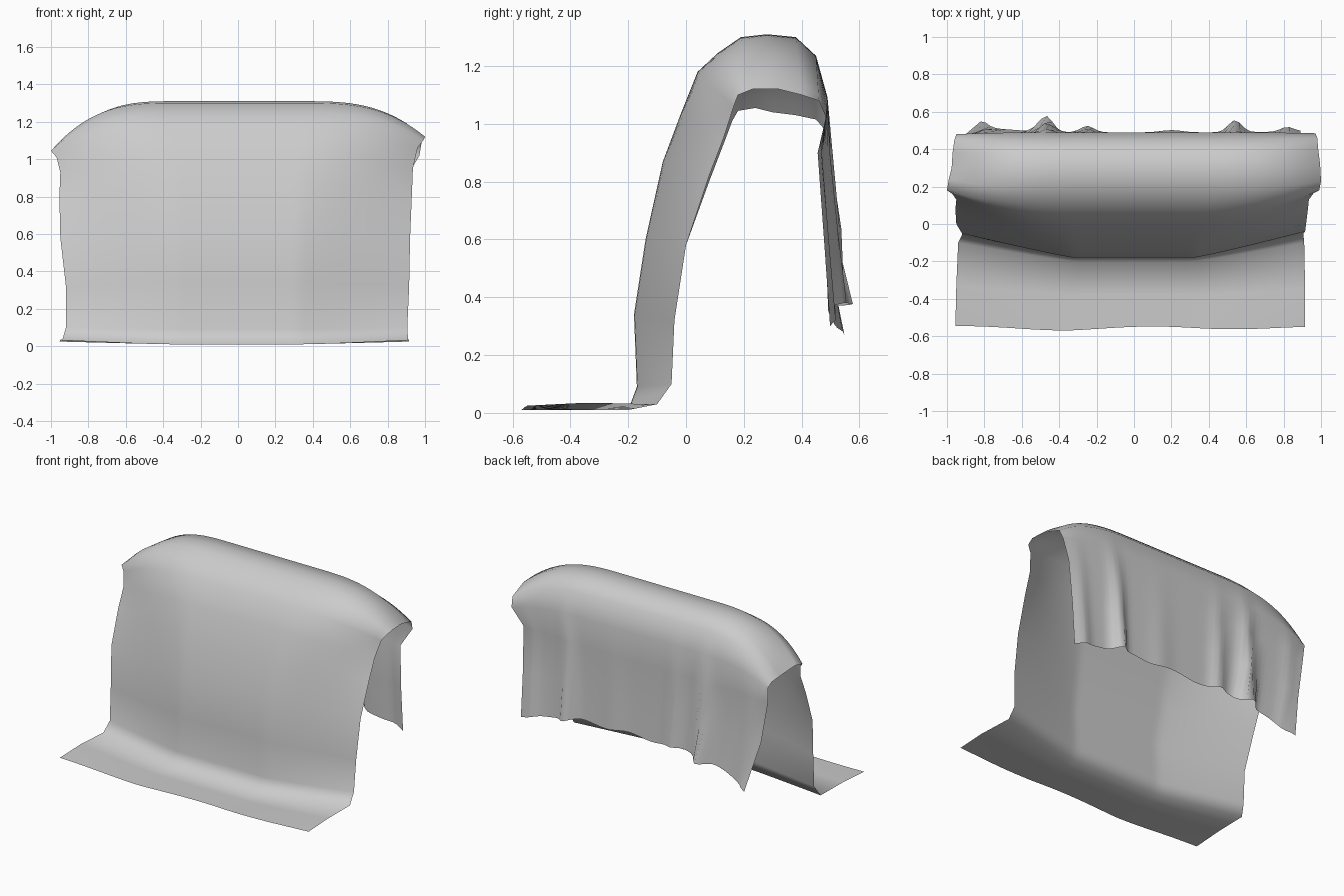
import bpy
import bmesh
import math

default_cube = bpy.data.objects.get("Cube")
if default_cube:
    bpy.data.objects.remove(default_cube, do_unlink=True)

# Cloth cross-sections, running from the front hem over the top to the back hem
MIDDLE = [(-.56, .01), (-.38, .01), (-.2, .01), (-.17, .09), (-.18, .34),
          (-.14, .6), (-.08, .87), (-.02, 1.03), (.04, 1.18), (.11, 1.245),
          (.19, 1.3), (.28, 1.31), (.38, 1.3), (.45, 1.235), (.49, 1.09),
          (.485, .9), (.485, .64), (.49, .4)]
LEFT_EDGE = [(.915, -.55, .025), (.915, -.35, .035), (.91, -.1, .03),
             (.905, -.05, .1), (.915, -.04, .32), (.92, 0, .58),
             (.93, .08, .82), (.935, .13, .95), (.96, .165, 1.06),
             (.99, .18, 1.1), (1, .23, 1.12), (.995, .32, 1.12),
             (.985, .4, 1.1), (.98, .46, 1.08), (.97, .485, 1.02),
             (.9, .455, .9), (.89, .475, .6), (.89, .495, .3)]
RIGHT_EDGE = [(-.955, -.545, .025), (-.95, -.33, .035), (-.94, -.1, .03),
              (-.92, -.06, .1), (-.92, -.05, .32), (-.95, 0, .58),
              (-.955, .08, .8), (-.95, .13, .93), (-.97, .16, 1.01),
              (-1, .18, 1.045), (-.99, .24, 1.055), (-.975, .3, 1.04),
              (-.97, .38, 1.03), (-.96, .45, 1.015), (-.95, .48, .98),
              (-.945, .47, .88), (-.9, .48, .6), (-.82, .52, .27)]

# Hanging folds of the back panel: position, depth, width
FOLDS = [(-.81, .03, .04), (-.47, .085, .05), (-.25, .035, .05),
         (.2, .012, .08), (.54, .065, .05), (.82, .025, .05)]
COLUMNS = 60
HEM_ROW = len(MIDDLE) - 1
BACK_ROW = 14


def mix(a, b, t):
    return a + (b - a) * t


def droop(u, row):
    """How far a column has moved from the middle shape to the edge shape."""
    t = max(0.0, (abs(u) - .35) / .65)
    if row <= 5:
        return t ** 1.1
    if row <= 8:
        return t ** mix(1.1, 2.5, (row - 5) / 3)
    if row <= BACK_ROW:
        return t ** 3
    return t ** 2


def fold_depth(x, z):
    """Outward bulge of the back folds, growing towards the hem."""
    growth = min(1.0, max(0.0, (1.09 - z) / .7))
    return growth * sum(depth * math.exp(-((x - at) / width) ** 2)
                        for at, depth, width in FOLDS)


def cloth_point(row, u):
    edge = LEFT_EDGE[row] if u > 0 else RIGHT_EDGE[row]
    w = droop(u, row)
    x = abs(u) * edge[0]
    y = mix(MIDDLE[row][0], edge[1], w)
    z = mix(MIDDLE[row][1], edge[2], w)
    if row == 0:
        # Wavy front hem
        y += .012 * math.cos(math.tau * (x - .1) / 1.15) * (1 - w)
    if row > BACK_ROW:
        y += fold_depth(x, z)
    if row == HEM_ROW:
        # Slightly uneven back hem
        z += .01 * math.sin(x * 17) * (1 - w)
    return x, y, z


# Draped cloth sheet
bm = bmesh.new()
grid = [[bm.verts.new(cloth_point(row, 2 * c / COLUMNS - 1))
         for c in range(COLUMNS + 1)] for row in range(len(MIDDLE))]
for low, high in zip(grid, grid[1:]):
    for c in range(COLUMNS):
        face = bm.faces.new((low[c], low[c + 1], high[c + 1], high[c]))
        face.smooth = True
mesh = bpy.data.meshes.new("draped_cloth")
bm.to_mesh(mesh)
bm.free()
cloth = bpy.data.objects.new("draped_cloth", mesh)
bpy.context.collection.objects.link(cloth)

# Plain fabric colour
fabric = bpy.data.materials.new("light grey fabric")
fabric.use_nodes = True
colour = (.6, .6, .6, 1)
fabric.diffuse_color = colour
shader = next(n for n in fabric.node_tree.nodes if n.type == "BSDF_PRINCIPLED")
shader.inputs["Base Color"].default_value = colour
shader.inputs["Roughness"].default_value = .8
mesh.materials.append(fabric)
